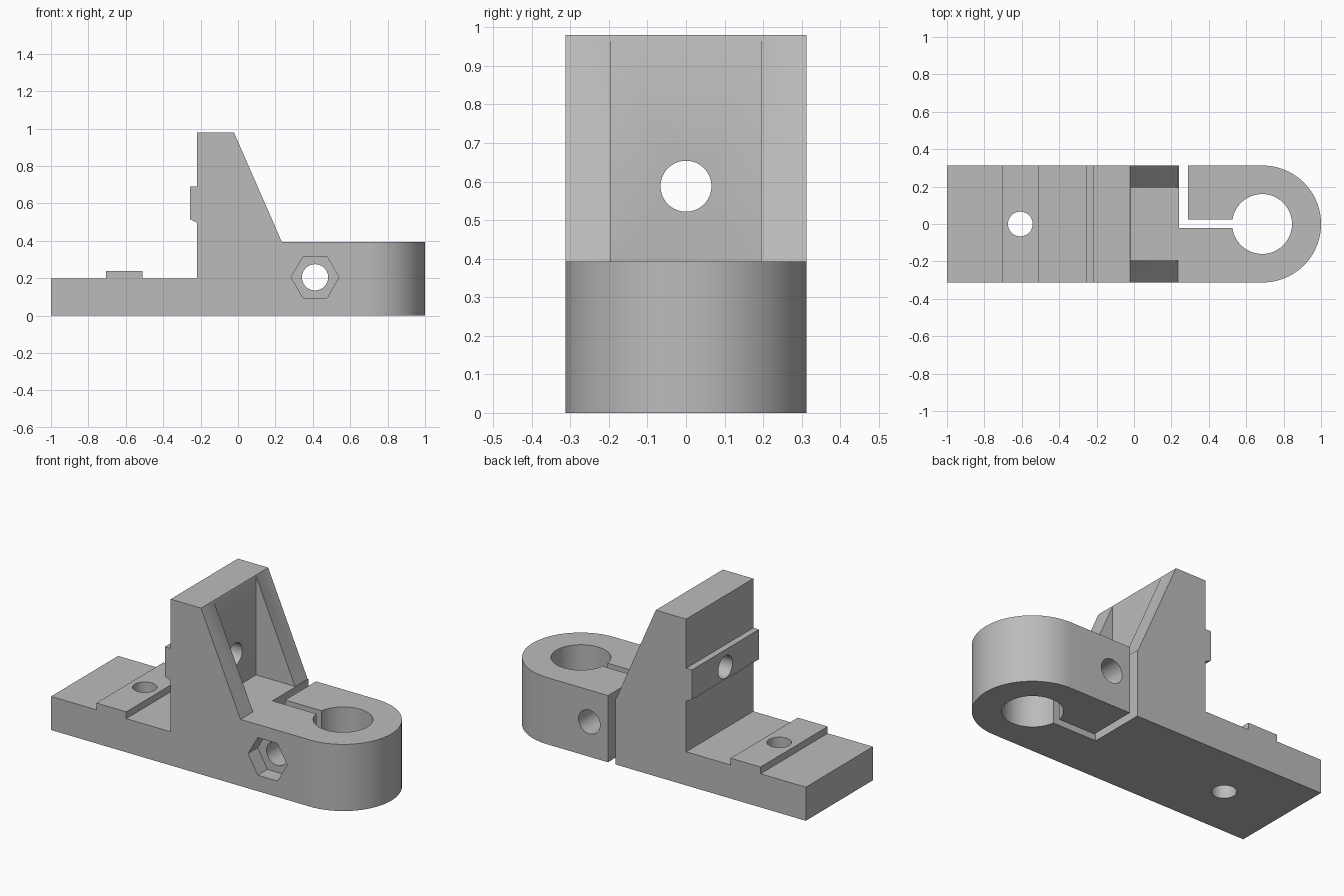
import bpy, math
from mathutils import Matrix, Vector

cube = bpy.data.objects.get("Cube")
if cube:
    bpy.data.objects.remove(cube, do_unlink=True)

HALF = 0.3125          # half width of the bracket
DECK = 0.393           # top of the clamp block
BORE_X = 1 - HALF      # centre of the rounded clamp end

grey = bpy.data.materials.new("plain_grey")
grey.use_nodes = True
colour = (0.5, 0.5, 0.5, 1)
grey.diffuse_color = colour
grey.node_tree.nodes["Principled BSDF"].inputs["Base Color"].default_value = colour


def prism(name, outline, low, high, axis="z"):
    """Extrude a closed outline; axis z uses (x, y), axis y uses (x, z)."""
    n = len(outline)
    place = (lambda p, d: (p[0], p[1], d)) if axis == "z" else (lambda p, d: (p[0], d, p[1]))
    verts = [place(p, d) for d in (low, high) for p in outline]
    faces = [tuple(reversed(range(n))), tuple(range(n, 2 * n))]
    faces += [(i, (i + 1) % n, (i + 1) % n + n, i + n) for i in range(n)]
    mesh = bpy.data.meshes.new(name)
    mesh.from_pydata(verts, [], faces)
    if axis == "y":
        mesh.flip_normals()
    mesh.materials.append(grey)
    obj = bpy.data.objects.new(name, mesh)
    bpy.context.collection.objects.link(obj)
    return obj


def box(name, x, y, z):
    return prism(name, [(x[0], y[0]), (x[1], y[0]), (x[1], y[1]), (x[0], y[1])], *z)


def rod(name, centre, direction, radius, length, sides=64):
    """Cylinder along a direction, centred on a point."""
    ring = [(radius * math.cos(a), radius * math.sin(a))
            for a in (math.tau * i / sides for i in range(sides))]
    obj = prism(name, ring, -length / 2, length / 2)
    turn = Vector(direction).to_track_quat("Z", "Y").to_matrix().to_4x4()
    obj.data.transform(Matrix.Translation(centre) @ turn)
    return obj


def combine(target, tool, operation="DIFFERENCE"):
    tool.hide_render = True
    mod = target.modifiers.new(tool.name, "BOOLEAN")
    mod.operation, mod.solver, mod.object = operation, "EXACT", tool
    bpy.context.view_layer.objects.active = target
    bpy.ops.object.modifier_apply(modifier=mod.name)
    bpy.data.objects.remove(tool, do_unlink=True)


# Side profile: foot with key, upright with key, sloped gusset, clamp block
side = [(-1, 0), (1.1, 0), (1.1, DECK), (0.235, DECK), (-0.022, 0.98), (-0.22, 0.98),
        (-0.22, 0.69), (-0.257, 0.69), (-0.257, 0.515), (-0.22, 0.497), (-0.22, 0.198),
        (-0.51, 0.198), (-0.51, 0.238), (-0.705, 0.238), (-0.705, 0.198), (-1, 0.198)]
bracket = prism("clamp_bracket", side, -0.5, 0.5, "y")

# Plan outline with the rounded clamp end
arc = [(BORE_X + HALF * math.cos(a), HALF * math.sin(a))
       for a in (math.pi * (i / 48 - 0.5) for i in range(49))]
combine(bracket, prism("plan", [(-1.2, -HALF)] + arc + [(-1.2, HALF)], -0.2, 1.2), "INTERSECT")

# Pocket that leaves a gusset on each side of the upright
combine(bracket, box("pocket", (-0.019, 0.5), (-0.196, 0.196), (DECK, 1.2)))

# Clamp bore and the L-shaped slit that frees one jaw
combine(bracket, rod("bore", (0.685, 0, 0.2), (0, 0, 1), 0.16, 1))
slit = [(0.24, -0.022), (0.6, -0.022), (0.6, 0.025), (0.29, 0.025), (0.29, 0.5), (0.24, 0.5)]
combine(bracket, prism("slit", slit, -0.2, 0.6))

# Clamp screw hole with hexagonal nut pocket on the front
combine(bracket, rod("screw_hole", (0.412, 0, 0.205), (0, 1, 0), 0.07, 1))
nut = [(0.412 + 0.128 * math.cos(math.pi * i / 3), 0.205 + 0.128 * math.sin(math.pi * i / 3))
       for i in range(6)]
combine(bracket, prism("nut_pocket", nut, -0.5, 0.09 - HALF, "y"))

# Mounting holes through the upright and the foot
combine(bracket, rod("upright_hole", (-0.15, 0, 0.588), (1, 0, 0), 0.066, 0.6))
combine(bracket, rod("foot_hole", (-0.608, 0, 0.1), (0, 0, 1), 0.066, 0.6))

# Smooth the round walls and keep the edges crisp
bpy.ops.object.select_all(action="DESELECT")
bracket.select_set(True)
bpy.context.view_layer.objects.active = bracket
bpy.ops.object.shade_smooth_by_angle(angle=math.radians(30))
